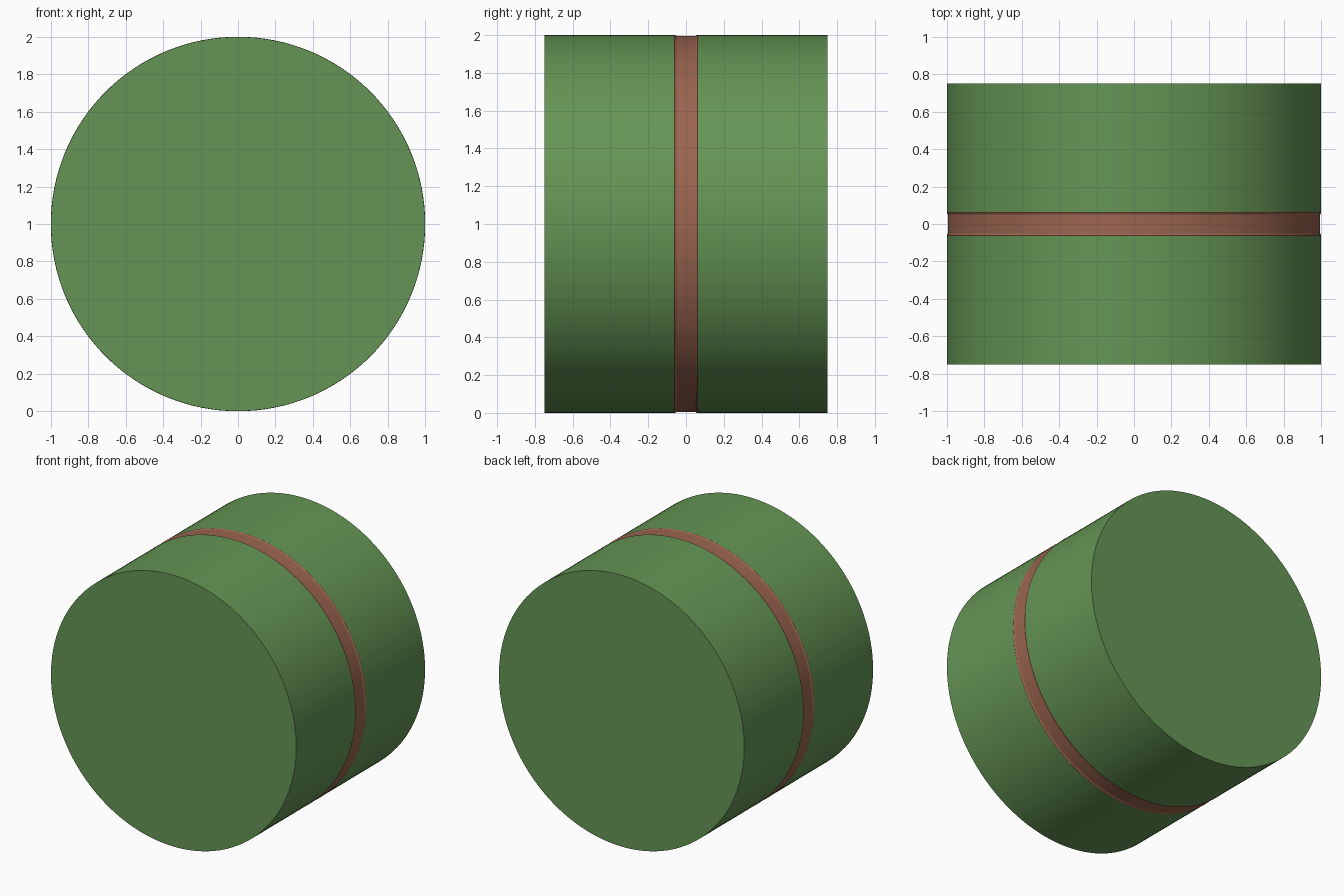
import bpy, bmesh, math

if "Cube" in bpy.data.objects:
    bpy.data.objects.remove(bpy.data.objects["Cube"])

SEGMENTS = 128


def material(name, color):
    mat = bpy.data.materials.new(name)
    mat.diffuse_color = color
    mat.use_nodes = True
    mat.node_tree.nodes["Principled BSDF"].inputs["Base Color"].default_value = mat.diffuse_color
    return mat


def lathe(name, profile, mat):
    """Spin a (y, radius) profile around the horizontal y axis at z = 1."""
    bm = bmesh.new()
    rings = []
    for y, r in profile:
        ring = []
        for i in range(SEGMENTS):
            a = 2 * math.pi * i / SEGMENTS
            ring.append(bm.verts.new((r * math.cos(a), y, 1 + r * math.sin(a))))
        rings.append(ring)
    for lower, upper in zip(rings, rings[1:]):
        for i in range(SEGMENTS):
            j = (i + 1) % SEGMENTS
            bm.faces.new((lower[i], lower[j], upper[j], upper[i]))
    bm.faces.new(rings[0])
    bm.faces.new(rings[-1])
    bmesh.ops.recalc_face_normals(bm, faces=bm.faces[:])
    mesh = bpy.data.meshes.new(name)
    bm.to_mesh(mesh)
    bm.free()
    obj = bpy.data.objects.new(name, mesh)
    bpy.context.collection.objects.link(obj)
    mesh.materials.append(mat)
    bpy.ops.object.select_all(action='DESELECT')
    obj.select_set(True)
    bpy.context.view_layer.objects.active = obj
    bpy.ops.object.shade_smooth_by_angle(angle=math.radians(30))
    return obj


green = material("green", (0.13, 0.30, 0.09, 1))
red = material("red_brown", (0.33, 0.13, 0.08, 1))

# Two matching drums
for name, side in (("front_drum", -1), ("back_drum", 1)):
    lathe(name, [(side * 0.06, 1.0), (side * 0.75, 1.0)], green)

# Shallow recessed band with a fine raised lip along each edge
half = [(0.066, 0.999), (0.061, 1.001), (0.056, 0.999), (0.05, 0.995)]
band = [(-y, r) for y, r in half] + half[::-1]
lathe("centre_band", band, red)
